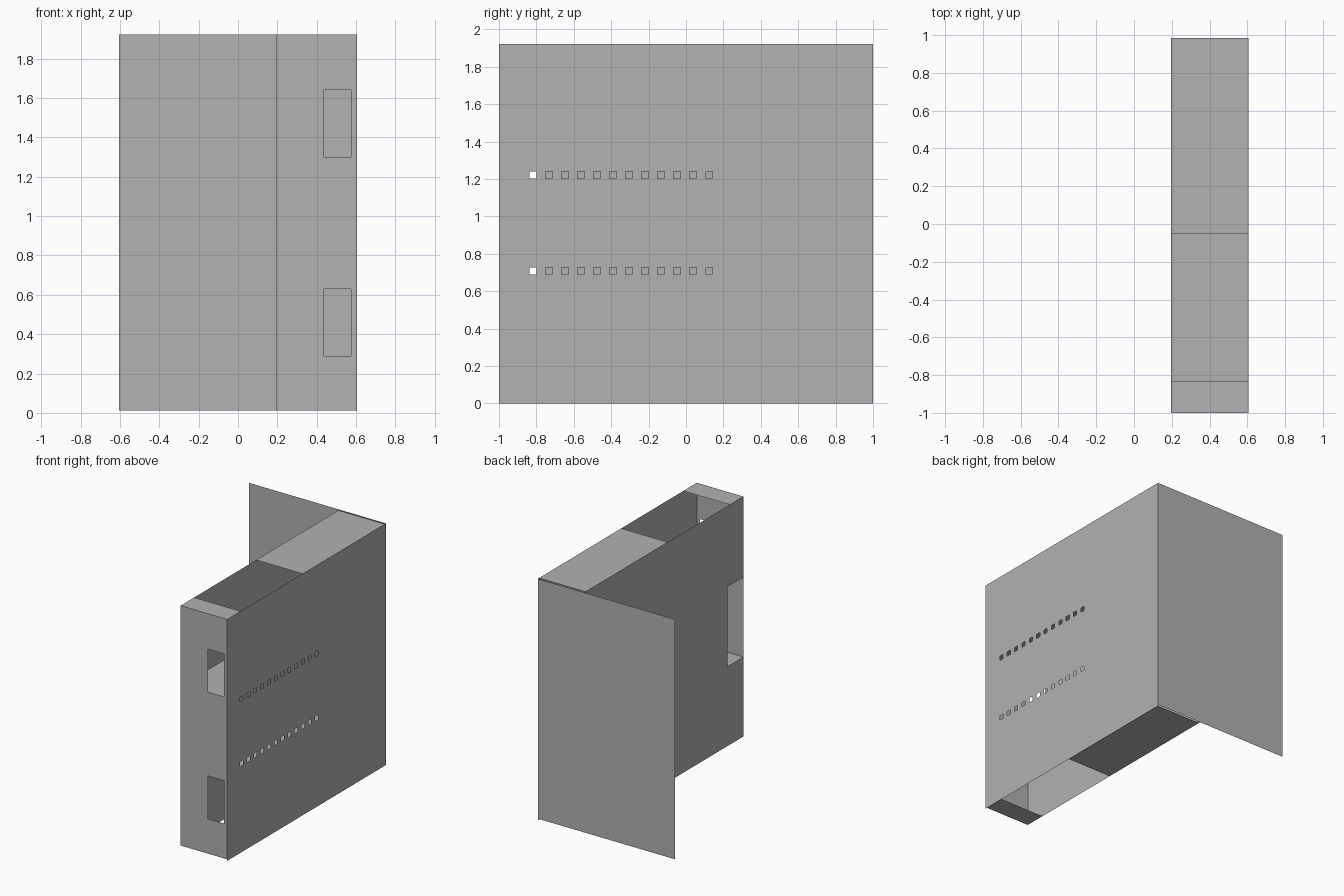
import bpy, bmesh

cube = bpy.data.objects.get("Cube")
if cube:
    bpy.data.objects.remove(cube, do_unlink=True)

# One plain grey for the whole folded-sheet case
grey = bpy.data.materials.new("plain_grey")
grey.use_nodes = True
colour = (0.445, 0.445, 0.445, 1)
grey.diffuse_color = colour
grey.node_tree.nodes["Principled BSDF"].inputs["Base Color"].default_value = colour


def panel(name, axis, pos, u_range, v_range, holes=(), flip=False):
    """Thin sheet at pos along axis; holes are (u0, u1, v0, v1) openings."""
    us = sorted({*u_range, *(u for h in holes for u in h[:2])})
    vs = sorted({*v_range, *(v for h in holes for v in h[2:])})
    bm = bmesh.new()

    def point(u, v):
        co = [u, v]
        co.insert(axis, pos)
        return bm.verts.new(co)

    grid = [[point(u, v) for v in vs] for u in us]
    for i in range(len(us) - 1):
        for j in range(len(vs) - 1):
            u, v = (us[i] + us[i + 1]) / 2, (vs[j] + vs[j + 1]) / 2
            if any(a < u < b and c < v < d for a, b, c, d in holes):
                continue
            corners = [grid[i][j], grid[i + 1][j], grid[i + 1][j + 1], grid[i][j + 1]]
            bm.faces.new(corners[::-1] if flip else corners)
    loose = [v for v in bm.verts if not v.link_faces]
    bmesh.ops.delete(bm, geom=loose, context='VERTS')
    mesh = bpy.data.meshes.new(name)
    bm.to_mesh(mesh)
    bm.free()
    mesh.materials.append(grey)
    obj = bpy.data.objects.new(name, mesh)
    bpy.context.collection.objects.link(obj)


X, Y, Z = range(3)
inner, outer = 0.195, 0.605
front, back = -1.0, 1.0
bottom, top = 0.012, 1.922
shelf_low, shelf_high = 0.645, 1.28
cap_end = 0.986

# Outer side wall with two rows of small square holes
r = 0.018
slots = [(y - r, y + r, z - r, z + r)
         for z in (0.708, 1.222)
         for y in (-0.818 + 0.0856 * i for i in range(12))]
panel("outer_side_wall", X, outer, (front, back), (0, top), slots)

# Inner side wall with a notch at the front edge
panel("inner_side_wall", X, inner, (front, back), (bottom, top),
      [(front, -0.8, shelf_low, shelf_high)], flip=True)

# Front wall with two tall windows
windows = [(0.437, 0.575, z, z + 0.34) for z in (0.29, 1.3)]
panel("front_wall", Y, front, (inner, outer), (bottom, top), windows)

# Wide back panel running past the case
panel("back_panel", Y, back, (-outer, outer), (bottom, top), flip=True)

# Top and bottom caps, each with one large opening
opening = [(inner, outer, -0.83, -0.05)]
panel("top_cap", Z, top, (inner, outer), (front, cap_end), opening)
panel("bottom_cap", Z, bottom, (inner, outer), (front, cap_end), opening, flip=True)

# Inside shelves above and below the notch
panel("upper_shelf", Z, shelf_high, (inner, outer), (front, cap_end))
panel("lower_shelf", Z, shelf_low, (inner, outer), (front, cap_end))
